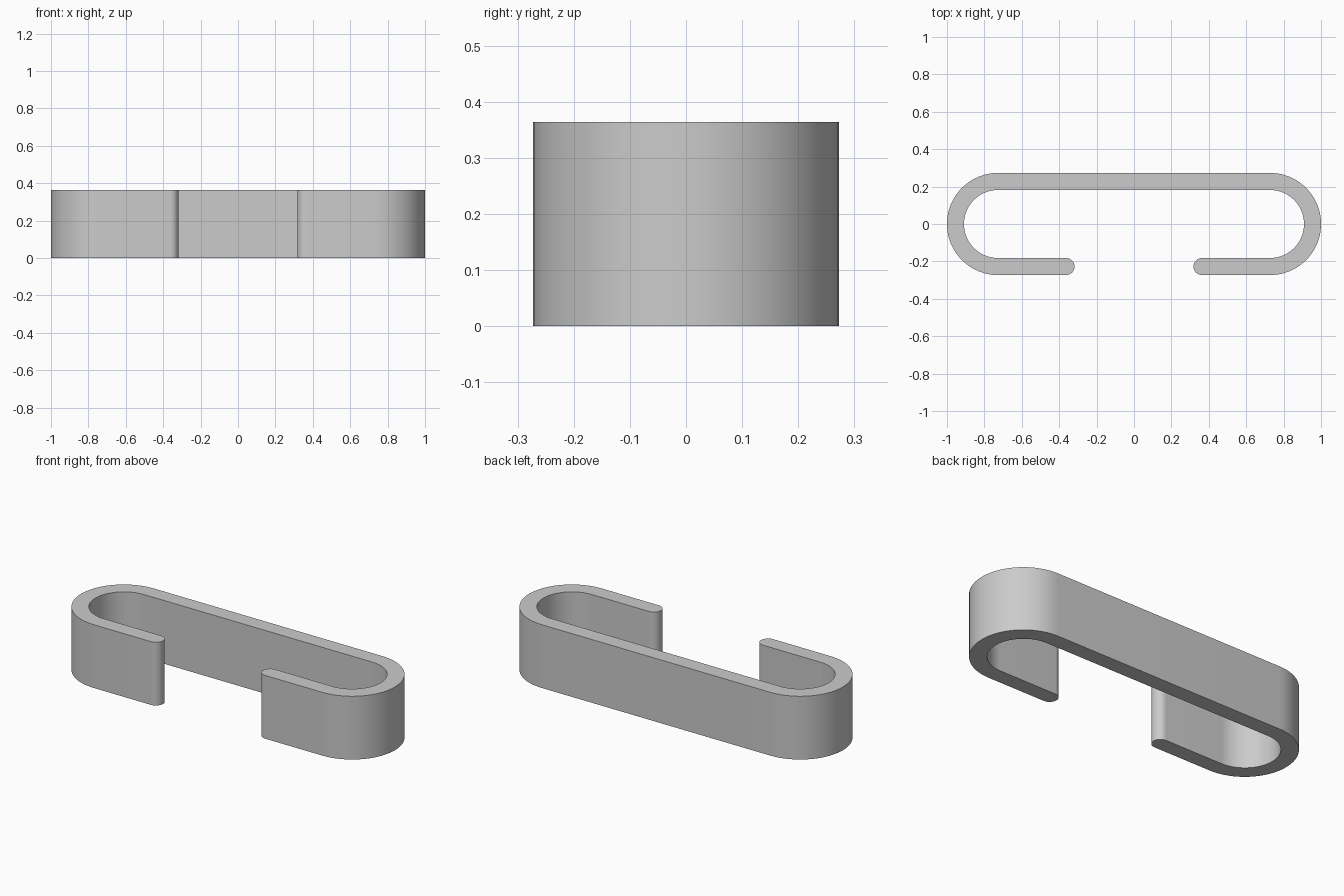
import bpy, bmesh, math

if "Cube" in bpy.data.objects:
    bpy.data.objects.remove(bpy.data.objects["Cube"])

HEIGHT = 0.364
R_OUT, R_IN = 0.273, 0.182
R_MID, R_TIP = (R_OUT + R_IN) / 2, (R_OUT - R_IN) / 2
BEND_X = 1.0 - R_OUT          # centre of the end bends
TIP_X = 0.318 + R_TIP         # centre of the rounded tips


def arc(cx, cy, r, start, end, steps):
    """Points along an arc, angles in degrees."""
    return [(cx + r * math.cos(math.radians(start + (end - start) * i / steps)),
             cy + r * math.sin(math.radians(start + (end - start) * i / steps)))
            for i in range(steps + 1)]


# Right half of the outline: outer bend, rounded tip, inner bend
right = (arc(BEND_X, 0, R_OUT, 90, -90, 40)
         + arc(TIP_X, -R_MID, R_TIP, 270, 90, 20)
         + arc(BEND_X, 0, R_IN, -90, 90, 40))
left = [(-x, y) for x, y in reversed(right)]
outline = right + left

# Extrude the open-loop profile upwards
bm = bmesh.new()
face = bm.faces.new([bm.verts.new((x, y, 0)) for x, y in outline])
ext = bmesh.ops.extrude_face_region(bm, geom=[face])
bmesh.ops.translate(bm, vec=(0, 0, HEIGHT),
                    verts=[g for g in ext["geom"] if isinstance(g, bmesh.types.BMVert)])
bmesh.ops.recalc_face_normals(bm, faces=bm.faces)
# Split the caps cleanly into triangles
bmesh.ops.triangulate(bm, faces=[f for f in bm.faces if len(f.verts) > 4])
mesh = bpy.data.meshes.new("clip_band")
bm.to_mesh(mesh)
bm.free()

clip = bpy.data.objects.new("clip_band", mesh)
bpy.context.collection.objects.link(clip)

grey = bpy.data.materials.new("light grey")
grey.diffuse_color = (0.6, 0.6, 0.6, 1)
grey.use_nodes = True
grey.node_tree.nodes["Principled BSDF"].inputs["Base Color"].default_value = grey.diffuse_color
mesh.materials.append(grey)

# Smooth bends, sharp rims
bpy.context.view_layer.objects.active = clip
clip.select_set(True)
bpy.ops.object.shade_smooth_by_angle(angle=math.radians(30))
